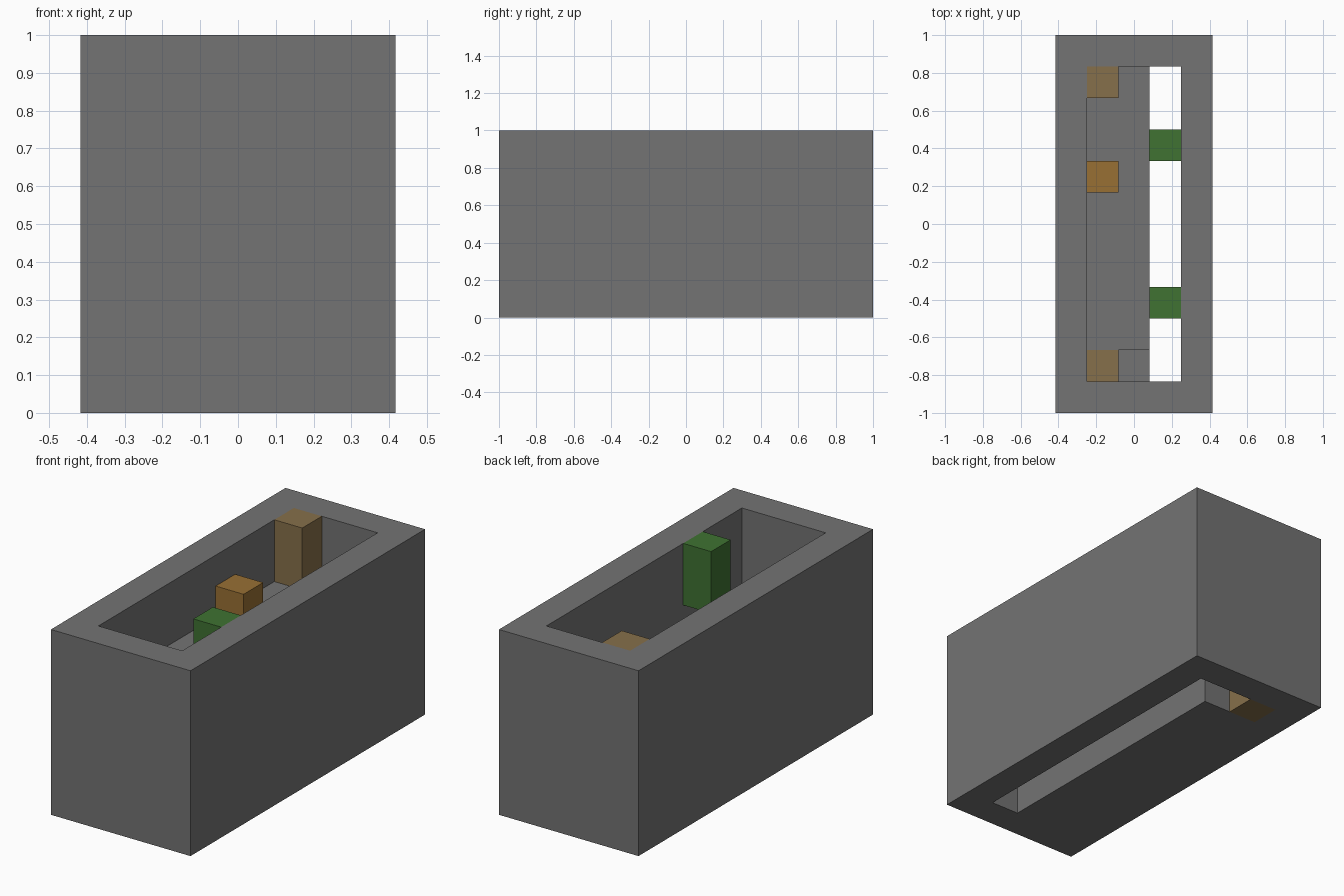
import bpy
import bmesh
from mathutils import Matrix, Vector

cube = bpy.data.objects.get("Cube")
if cube:
    bpy.data.objects.remove(cube, do_unlink=True)

U = 1 / 6                      # one block
ORIGIN = Vector((2.5, 6, 0))   # half the footprint, in blocks


def material(name, rgb):
    mat = bpy.data.materials.new(name)
    mat.use_nodes = True
    color = (*rgb, 1)
    mat.diffuse_color = color
    mat.node_tree.nodes["Principled BSDF"].inputs["Base Color"].default_value = color
    return mat


def add_object(name, bm, mat):
    bmesh.ops.recalc_face_normals(bm, faces=bm.faces)
    mesh = bpy.data.meshes.new(name)
    bm.to_mesh(mesh)
    bm.free()
    mesh.materials.append(mat)
    obj = bpy.data.objects.new(name, mesh)
    bpy.context.collection.objects.link(obj)
    return obj


def box(name, low, high, mat):
    """Box between two corners, counted in blocks from the right front corner."""
    low, high = Vector(low), Vector(high)
    bm = bmesh.new()
    bmesh.ops.create_cube(bm, size=1)
    place = Matrix.Translation(((low + high) / 2 - ORIGIN) * U)
    scale = Matrix.Diagonal((*((high - low) * U), 1))
    bmesh.ops.transform(bm, matrix=place @ scale, verts=bm.verts)
    return add_object(name, bm, mat)


def wall_ring(name, width, depth, height, thick, mat):
    """Rectangular tube, open at the top and bottom."""
    bm = bmesh.new()

    def loop(inset, z):
        x, y = width / 2 - inset, depth / 2 - inset
        corners = ((-x, -y), (x, -y), (x, y), (-x, y))
        return [bm.verts.new(Vector((a, b, z)) * U) for a, b in corners]

    rings = [loop(0, 0), loop(0, height), loop(thick, height), loop(thick, 0)]
    for i, ring in enumerate(rings):
        after = rings[(i + 1) % 4]
        for j in range(4):
            k = (j + 1) % 4
            bm.faces.new((ring[j], ring[k], after[k], after[j]))
    return add_object(name, bm, mat)


stone = material("stone grey", (0.172, 0.172, 0.172))
leaf = material("leaf green", (0.050, 0.168, 0.032))
ladder = material("ladder tan", (0.240, 0.160, 0.069))
wood = material("chest brown", (0.315, 0.160, 0.034))

# Outer walls
wall_ring("outer_walls", 5, 12, 6, 1, stone)

# Two floors, each stopping short of a hatch at one end
box("lower_floor", (1, 1, 0), (3, 10, 1), stone)
box("upper_floor", (1, 2, 3), (3, 11, 4), stone)

# Ladder columns beside the hatches
box("back_ladder_bottom", (1, 10, 0), (2, 11, 1), ladder)
box("back_ladder_top", (1, 10, 4), (2, 11, 6), ladder)
box("front_ladder", (1, 1, 1), (2, 2, 4), ladder)

# Green blocks bridging the long slot, one per storey
box("front_green_block", (3, 3, 4), (4, 4, 6), leaf)
box("back_green_block", (3, 8, 1), (4, 9, 3), leaf)

# Chest on the upper floor
box("chest", (1, 7, 4), (2, 8, 5), wood)
